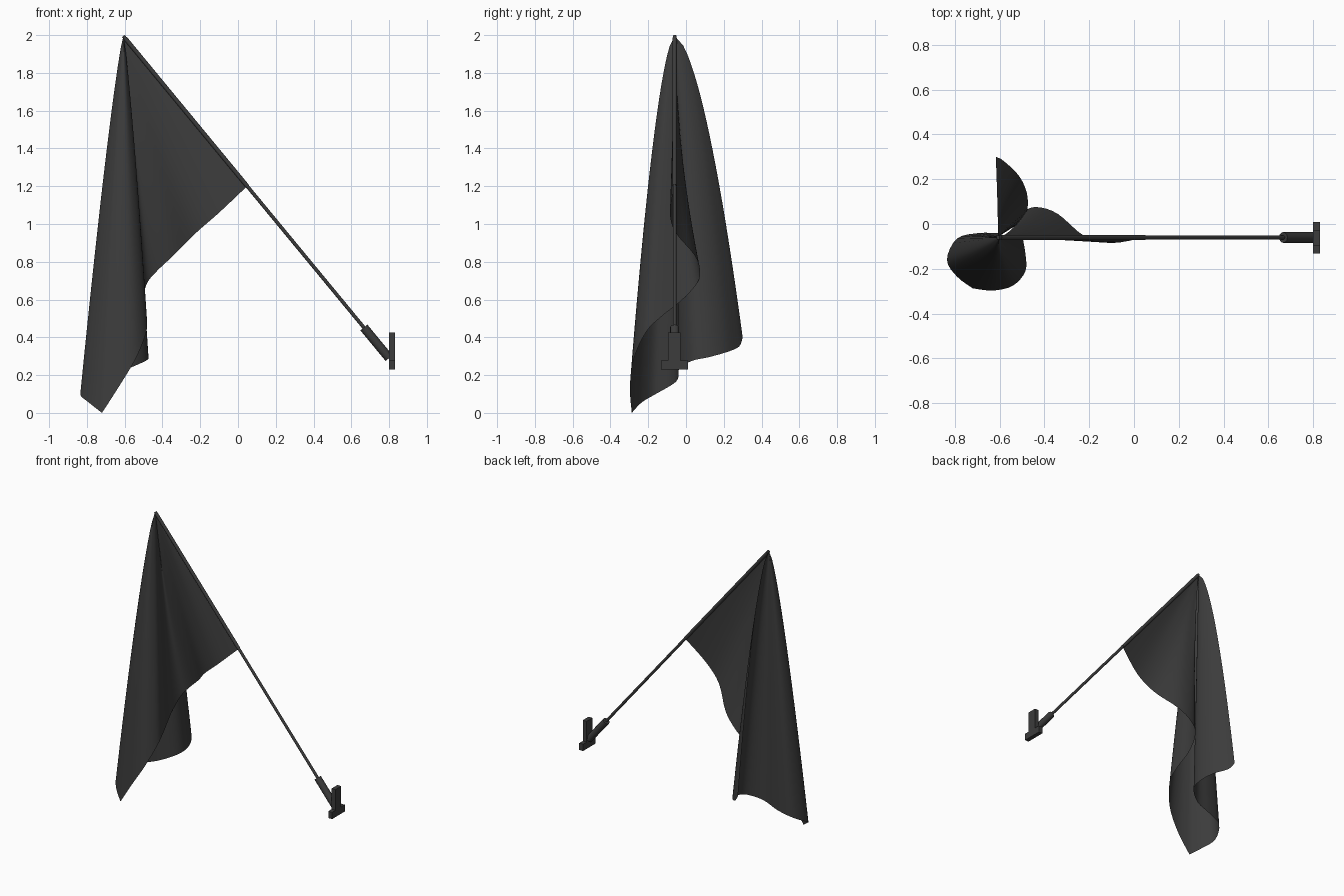
import bpy, bmesh
from mathutils import Vector

if "Cube" in bpy.data.objects:
    bpy.data.objects.remove(bpy.data.objects["Cube"])

dark = bpy.data.materials.new("dark_grey")
dark.diffuse_color = (0.045, 0.045, 0.045, 1)
dark.use_nodes = True
dark.node_tree.nodes["Principled BSDF"].inputs["Base Color"].default_value = dark.diffuse_color

TIP = Vector((-0.607, -0.06, 1.995))
FOOT = Vector((0.80, -0.06, 0.29))


def finish(obj, name):
    obj.name = name
    obj.data.materials.append(dark)
    bpy.ops.object.select_all(action='DESELECT')
    obj.select_set(True)
    bpy.context.view_layer.objects.active = obj
    bpy.ops.object.shade_smooth_by_angle(angle=0.7)


def rod(name, a, b, r, sides=12):
    d = b - a
    bpy.ops.mesh.primitive_cylinder_add(vertices=sides, radius=r, depth=d.length, location=(a + b) / 2)
    o = bpy.context.object
    o.rotation_euler = d.to_track_quat('Z', 'Y').to_euler()
    finish(o, name)


def box(name, lo, hi):
    lo, hi = Vector(lo), Vector(hi)
    bpy.ops.mesh.primitive_cube_add(size=1, location=(lo + hi) / 2)
    o = bpy.context.object
    o.scale = hi - lo
    finish(o, name)


def on_pole(t):
    return TIP.lerp(FOOT, t)


def spline(p0, p1, p2, p3, t):
    return [0.5 * (2 * b + (c - a) * t + (2 * a - 5 * b + 4 * c - d) * t * t
                   + (3 * b - a - 3 * c + d) * t ** 3) for a, b, c, d in zip(p0, p1, p2, p3)]


# Pole, hem sleeve and bracket
rod("pole", TIP, FOOT, 0.0095)
rod("flag_sleeve", on_pole(0.006), on_pole(0.465), 0.0115)
rod("pole_socket", on_pole(0.905), on_pole(1.0), 0.024)
box("wall_plate", (0.80, -0.095, 0.23), (0.83, -0.03, 0.425))
box("wall_plate_crossbar", (0.80, -0.132, 0.23), (0.83, 0.01, 0.278))

# Free edge of the flag: x, y, z, then how x and y spread from the tip
lower = [(0.048, -0.06, 1.2, 1, 1), (-0.10, -0.085, 1.06, 1, 1.3),
         (-0.22, -0.055, 0.955, 1, 1.8), (-0.34, 0.045, 0.835, 1, 1.9),
         (-0.43, 0.075, 0.75, 1, 1.8), (-0.485, 0.055, 0.68, 0.9, 1.5),
         (-0.50, -0.03, 0.59, 0.85, 1), (-0.485, -0.13, 0.51, 0.8, 0.8),
         (-0.485, -0.21, 0.43, 0.8, 0.7), (-0.54, -0.275, 0.29, 0.85, 0.62),
         (-0.63, -0.297, 0.14, 0.85, 0.62), (-0.72, -0.287, 0.0, 0.85, 0.62)]
fly = [(-0.72, -0.287, 0.0, 0.85, 0.62), (-0.79, -0.235, 0.055, 0.85, 0.62),
       (-0.835, -0.16, 0.10, 0.83, 0.65), (-0.79, -0.065, 0.155, 0.83, 0.7),
       (-0.69, -0.04, 0.19, 0.85, 0.8), (-0.58, -0.035, 0.235, 0.85, 0.8),
       (-0.49, 0.03, 0.275, 0.85, 0.7), (-0.475, 0.12, 0.295, 0.85, 0.62),
       (-0.51, 0.21, 0.32, 0.9, 0.6), (-0.58, 0.28, 0.35, 0.9, 0.6),
       (-0.617, 0.30, 0.40, 0.9, 0.6)]
STEPS, ROWS = 4, 32
edge = []
for pts in (lower, fly):
    for i in range(len(pts) - 1):
        q = [pts[max(0, min(len(pts) - 1, i + k))] for k in (-1, 0, 1, 2)]
        edge += [spline(*q, s / STEPS) for s in range(STEPS)]
edge.append(fly[-1])

# Flag cloth, draped as a folded cone hanging from the pole tip
bm = bmesh.new()
apex = bm.verts.new(TIP)
rows = []
for r in range(1, ROWS + 1):
    t = r / ROWS
    rows.append([bm.verts.new((TIP.x + (x - TIP.x) * t ** px,
                               TIP.y + (y - TIP.y) * t ** py,
                               TIP.z + (z - TIP.z) * t)) for x, y, z, px, py in edge])
for i in range(len(edge) - 1):
    bm.faces.new((apex, rows[0][i], rows[0][i + 1]))
    for a, b in zip(rows, rows[1:]):
        bm.faces.new((a[i], b[i], b[i + 1], a[i + 1]))
mesh = bpy.data.meshes.new("flag_cloth")
bm.to_mesh(mesh)
bm.free()
flag = bpy.data.objects.new("flag_cloth", mesh)
bpy.context.collection.objects.link(flag)
finish(flag, "flag_cloth")
